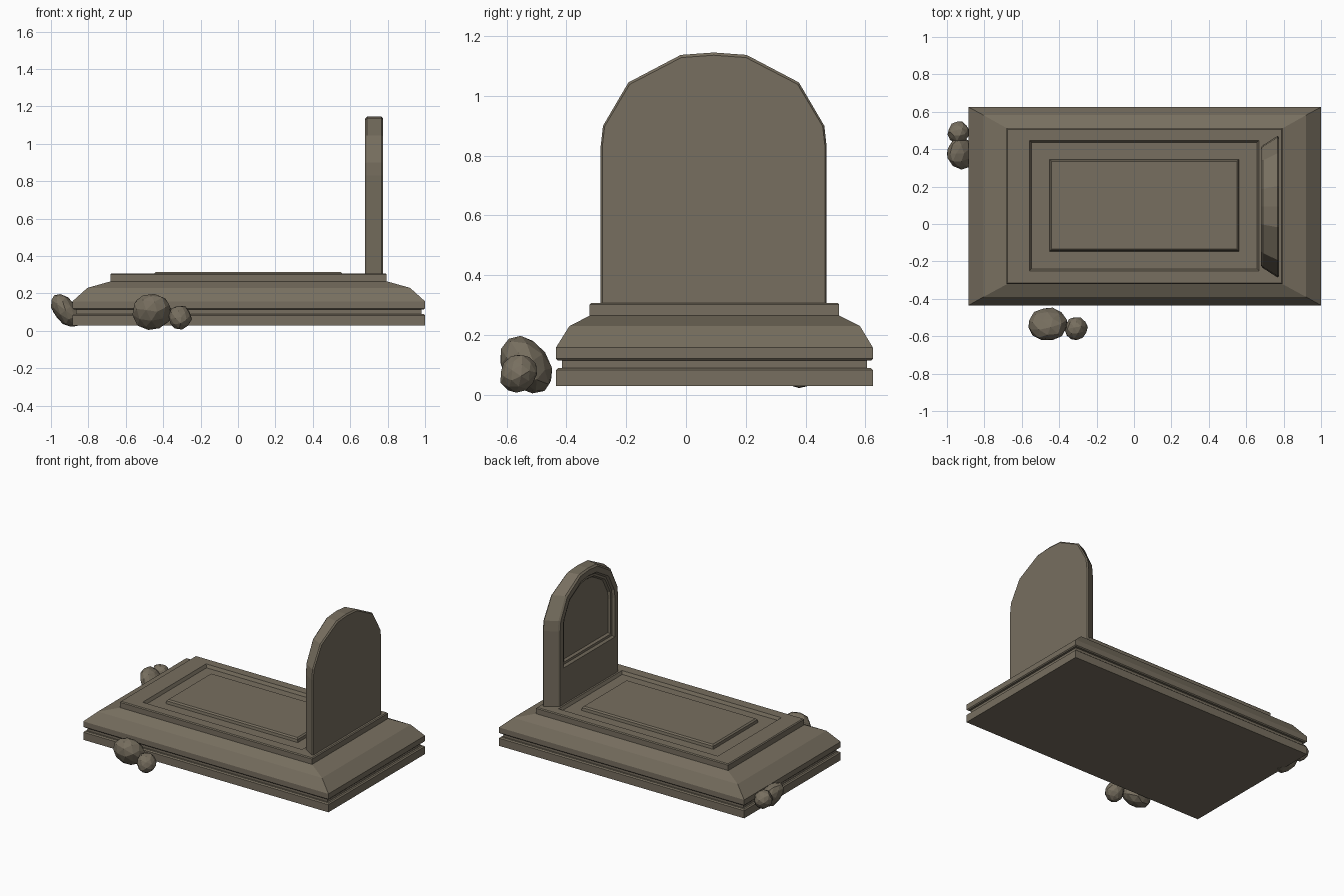
import bpy, bmesh, random
from mathutils import Vector, Matrix, Euler

if "Cube" in bpy.data.objects:
    bpy.data.objects.remove(bpy.data.objects["Cube"])

random.seed(4)
stone = bpy.data.materials.new("weathered stone")
stone.diffuse_color = (0.185, 0.158, 0.115, 1)
stone.use_nodes = True
stone.node_tree.nodes["Principled BSDF"].inputs["Base Color"].default_value = stone.diffuse_color


def finish(bm, name):
    bmesh.ops.recalc_face_normals(bm, faces=bm.faces)
    me = bpy.data.meshes.new(name)
    bm.to_mesh(me)
    bm.free()
    me.materials.append(stone)
    ob = bpy.data.objects.new(name, me)
    bpy.context.collection.objects.link(ob)
    return ob


def loft(name, rings):
    """Join equal-length closed rings in order and cap both ends."""
    bm = bmesh.new()
    vs = [[bm.verts.new(p) for p in r] for r in rings]
    n = len(rings[0])
    for a, b in zip(vs, vs[1:]):
        for i in range(n):
            j = (i + 1) % n
            bm.faces.new((a[i], a[j], b[j], b[i]))
    bm.faces.new(vs[0])
    bm.faces.new(vs[-1])
    return finish(bm, name)


def rect(x0, x1, y0, y1, z, d=0):
    x0, x1, y0, y1 = x0 + d, x1 - d, y0 + d, y1 - d
    return [(x0, y0, z), (x1, y0, z), (x1, y1, z), (x0, y1, z)]


# stepped base with a groove and sloping shoulders
B = (-0.885, 1.0, -0.435, 0.625)
base = [rect(*B, z, d) for z, d in
        ((0.03, 0), (0.083, 0), (0.09, 0.008), (0.09, 0.02), (0.115, 0.02),
         (0.115, 0.006), (0.121, 0), (0.158, 0))]
base += [rect(-0.805, 0.92, -0.39, 0.582, 0.23),
         rect(-0.68, 0.795, -0.322, 0.512, 0.265)]
loft("base", base)

# upper slab with sunken border and raised centre panel
P = (-0.683, 0.795, -0.322, 0.512)
R = (-0.558, 0.668, -0.25, 0.447)
C = (-0.452, 0.562, -0.146, 0.346)
loft("grave_slab", [
    rect(*P, 0.26), rect(*P, 0.302), rect(*P, 0.308, 0.006),
    rect(*R, 0.308), rect(*R, 0.287, 0.01),
    rect(*C, 0.287), rect(*C, 0.306, 0.003), rect(*C, 0.315, 0.012)])


# headstone: arched outline, tapering to the inscription side (-x)
CY = 0.0925
HALF = [(0.378, 0.30), (0.378, 0.83), (0.37, 0.90), (0.285, 1.045), (0.11, 1.137)]


def arch(x, sx, top, bottom):
    pts = []
    for y, z in HALF:
        zz = bottom if z == 0.30 else 0.83 + (z - 0.83) * (top - 0.83) / 0.307
        pts.append((y * sx, zz))
    ring = pts + [(0, top + 0.008)] + [(-y, z) for y, z in reversed(pts)]
    return [(x, CY + y, z) for y, z in ring]


loft("headstone", [
    arch(0.775, 0.985, 1.128, 0.30),
    arch(0.767, 1.0, 1.137, 0.30),
    arch(0.69, 0.87, 1.137, 0.30),
    arch(0.68, 0.84, 1.126, 0.30),
    arch(0.68, 0.75, 1.088, 0.56),      # rim of the sunken panel
    arch(0.694, 0.72, 1.077, 0.572),
    arch(0.694, 0.68, 1.062, 0.588),
    arch(0.708, 0.655, 1.052, 0.598)])


# loose rocks around the base: centre, radii, rotation
ROCKS = [
    ((-0.463, -0.533, 0.10), (0.105, 0.078, 0.108), (0.6, 0, 0.0)),
    ((-0.31, -0.56, 0.072), (0.062, 0.06, 0.066), (-0.5, 0.3, 0.4)),
    ((-0.922, 0.378, 0.11), (0.06, 0.085, 0.106), (0, -0.65, 0)),
    ((-0.938, 0.49, 0.125), (0.056, 0.058, 0.062), (0.3, -0.4, 0)),
]
for k, (c, r, rot) in enumerate(ROCKS):
    bm = bmesh.new()
    bmesh.ops.create_icosphere(bm, subdivisions=2, radius=1)
    for v in bm.verts:
        v.co *= random.uniform(0.95, 1.06)
    m = Matrix.Translation(Vector(c)) @ Euler(rot).to_matrix().to_4x4() @ Matrix.Diagonal((*r, 1))
    bm.transform(m)
    for v in bm.verts:
        v.co.z = max(v.co.z, 0.0)
        v.co.x = max(v.co.x, -1.0)
    finish(bm, f"rock_{k + 1}")
